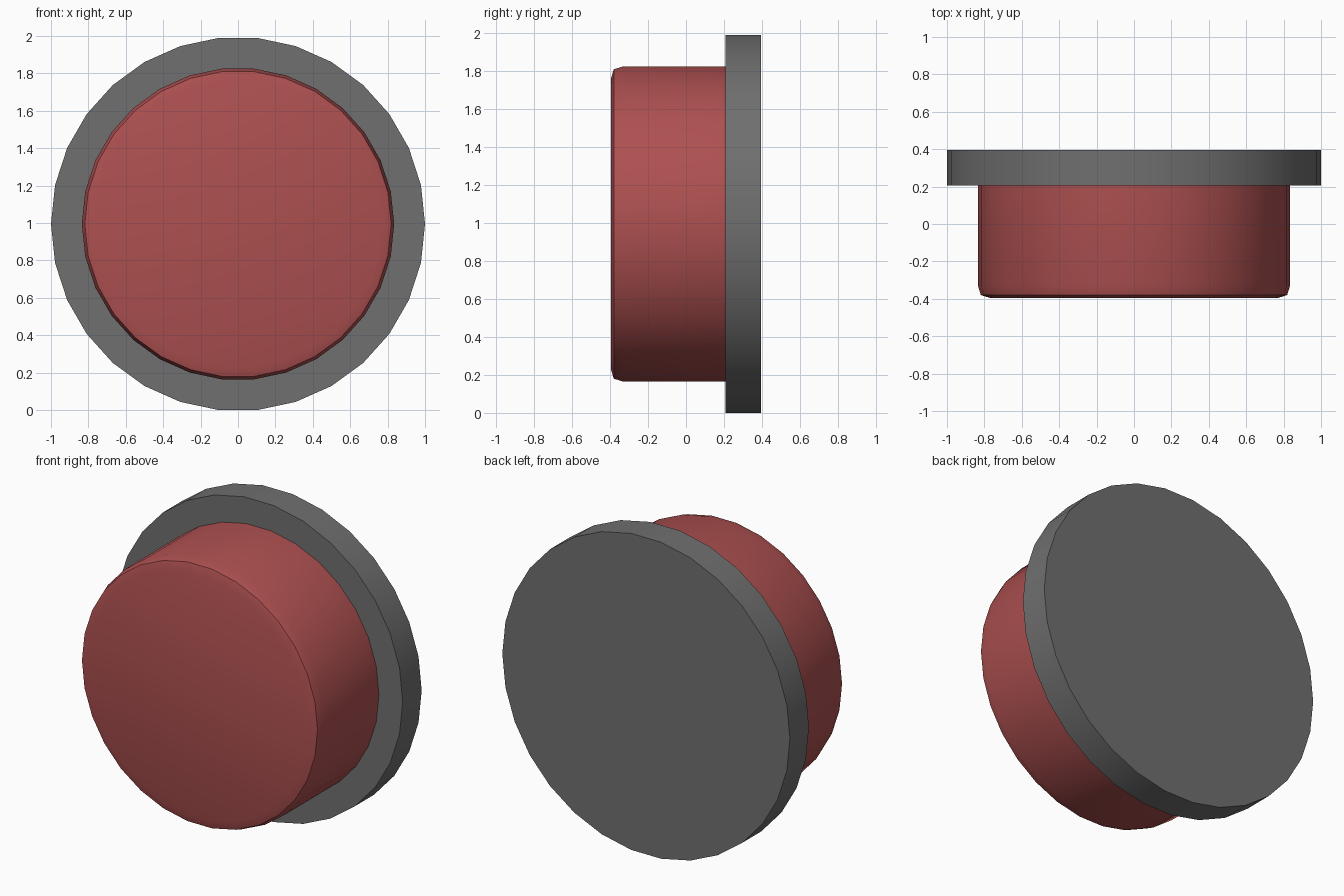
import bpy, bmesh, math

if "Cube" in bpy.data.objects:
    bpy.data.objects.remove(bpy.data.objects["Cube"])

SIDES = 30
CENTRE_Z = math.sin(math.radians(84))  # flat side rests on the ground


def material(name, rgb):
    m = bpy.data.materials.new(name)
    m.diffuse_color = (*rgb, 1)
    m.use_nodes = True
    m.node_tree.nodes["Principled BSDF"].inputs["Base Color"].default_value = m.diffuse_color
    return m


def turned(name, profile, mat):
    """Closed solid of revolution about the y axis; profile is (radius, y), back to front."""
    bm = bmesh.new()
    rings = []
    for r, y in profile:
        rings.append([bm.verts.new((r * math.cos(a), y, CENTRE_Z + r * math.sin(a)))
                      for a in (2 * math.pi * i / SIDES for i in range(SIDES))])
    for a, b in zip(rings, rings[1:]):
        for i in range(SIDES):
            j = (i + 1) % SIDES
            bm.faces.new((a[i], a[j], b[j], b[i]))
    bm.faces.new(rings[0])
    bm.faces.new(rings[-1])
    bmesh.ops.recalc_face_normals(bm, faces=bm.faces)
    mesh = bpy.data.meshes.new(name)
    bm.to_mesh(mesh)
    bm.free()
    mesh.materials.append(mat)
    ob = bpy.data.objects.new(name, mesh)
    bpy.context.collection.objects.link(ob)
    bpy.ops.object.select_all(action='DESELECT')
    ob.select_set(True)
    bpy.context.view_layer.objects.active = ob
    bpy.ops.object.shade_smooth_by_angle(angle=math.radians(30))
    return ob


# Grey mounting disc at the back
turned("base_plate", [(1.0, 0.396), (1.0, 0.207)],
       material("dark grey", (0.16, 0.16, 0.16)))

# Red push button with a two-step rounded front rim
turned("button", [(0.835, 0.207), (0.835, -0.328), (0.819, -0.38), (0.768, -0.396)],
       material("dull red", (0.42, 0.08, 0.08)))
